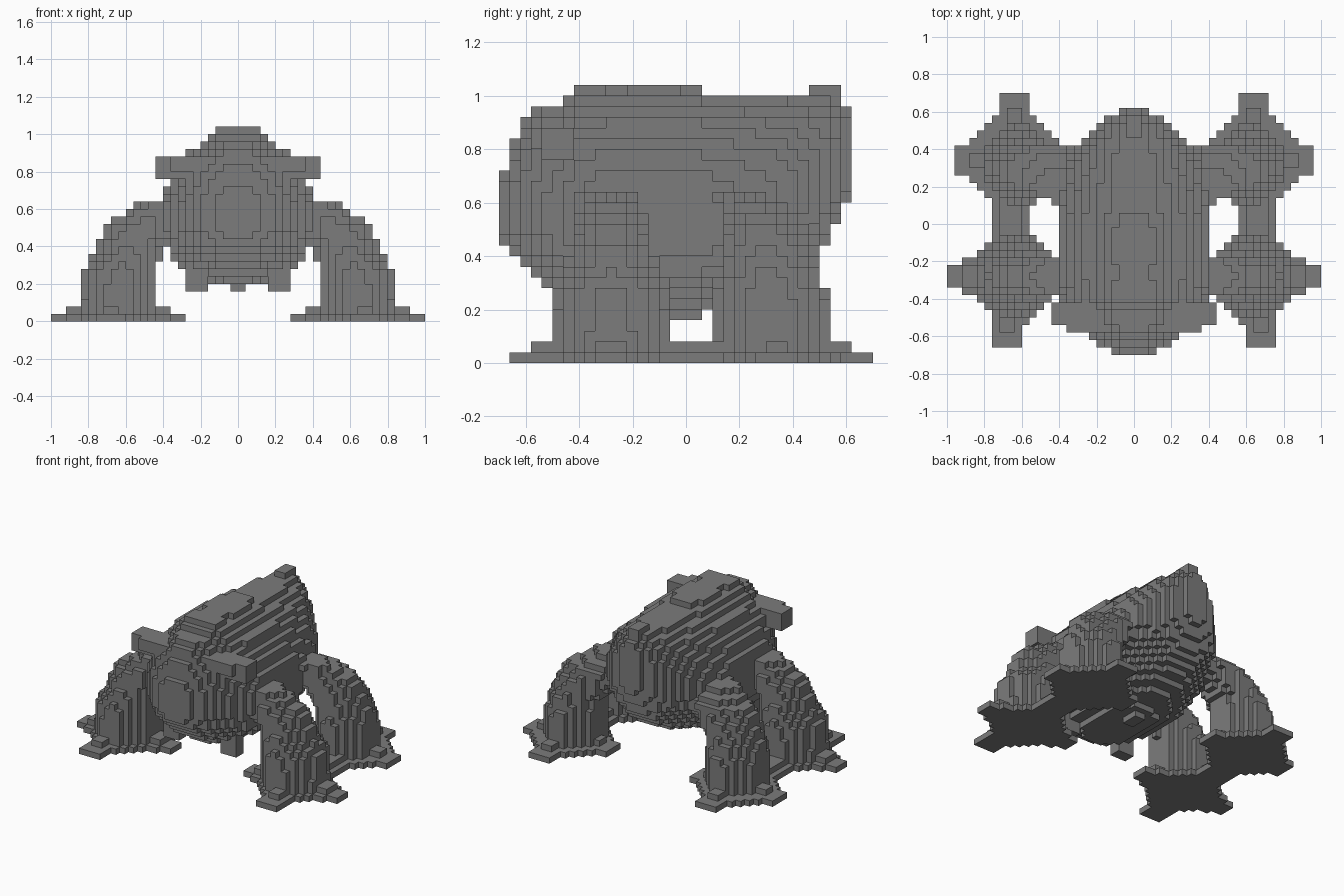
import bpy
import bmesh

STEP = 0.04
cube = bpy.data.objects.get("Cube")
if cube:
    bpy.data.objects.remove(cube)

# Single flat colour
grey = bpy.data.materials.new("stone_grey")
grey.use_nodes = True
grey.diffuse_color = (0.2, 0.2, 0.2, 1)
grey.node_tree.nodes["Principled BSDF"].inputs["Base Color"].default_value = (0.2, 0.2, 0.2, 1)


def centre(i, j, k):
    """Centre of a block; the grid is mirrored about x = 0."""
    return (i + 0.5) * STEP, j * STEP, (k + 0.5) * STEP


def fill(inside):
    """Collect all blocks whose centre satisfies the shape rule."""
    return {(i, j, k) for i in range(-25, 25) for j in range(-17, 18)
            for k in range(26) if inside(*centre(i, j, k))}


def box(x0, x1, y0, y1, z0, z1):
    return lambda x, y, z: x0 < x < x1 and y0 < y < y1 and z0 < z < z1


def lerp_row(rows, t):
    """Interpolate a table of stations whose first column is the position."""
    if t < rows[0][0] or t > rows[-1][0]:
        return None
    for a, b in zip(rows, rows[1:]):
        if t <= b[0]:
            f = (t - a[0]) / (b[0] - a[0])
            return [p + (q - p) * f for p, q in zip(a[1:], b[1:])]


def build(name, cells, mirror=False):
    """Skin the outside of a set of blocks."""
    bm = bmesh.new()
    verts = {}

    def corner(p):
        if p not in verts:
            verts[p] = bm.verts.new((p[0] * STEP, (p[1] - 0.5) * STEP, p[2] * STEP))
        return verts[p]

    for cell in sorted(cells):
        for axis in range(3):
            for side in (0, 1):
                near = list(cell)
                near[axis] += 2 * side - 1
                if tuple(near) in cells:
                    continue
                u, v = (axis + 1) % 3, (axis + 2) % 3
                loop = []
                for du, dv in ((0, 0), (1, 0), (1, 1), (0, 1)):
                    p = list(cell)
                    p[axis] += side
                    p[u] += du
                    p[v] += dv
                    loop.append(corner(tuple(p)))
                bm.faces.new(loop if side else loop[::-1])
    mesh = bpy.data.meshes.new(name)
    bm.to_mesh(mesh)
    bm.free()
    mesh.materials.append(grey)
    obj = bpy.data.objects.new(name, mesh)
    bpy.context.collection.objects.link(obj)
    if mirror:
        mod = obj.modifiers.new("mirror", 'MIRROR')
        mod.use_mirror_merge = False
    return obj


# Body: egg-shaped slices along y (y, half width, bottom, widest height, top)
BODY = [(-0.69, 0.12, 0.43, 0.57, 0.71), (-0.64, 0.21, 0.39, 0.57, 0.85),
        (-0.60, 0.25, 0.35, 0.56, 0.93), (-0.56, 0.28, 0.31, 0.56, 0.97),
        (-0.48, 0.34, 0.26, 0.55, 0.98), (-0.40, 0.39, 0.21, 0.54, 1.04),
        (-0.30, 0.419, 0.19, 0.54, 1.04), (0.04, 0.419, 0.19, 0.54, 1.04),
        (0.08, 0.415, 0.21, 0.55, 1.01), (0.28, 0.37, 0.26, 0.59, 1.01),
        (0.40, 0.31, 0.33, 0.64, 1.01), (0.48, 0.25, 0.38, 0.68, 1.01),
        (0.52, 0.21, 0.43, 0.70, 1.01), (0.56, 0.16, 0.51, 0.72, 1.01),
        (0.61, 0.085, 0.63, 0.80, 0.97)]


def in_body(x, y, z):
    row = lerp_row(BODY, y)
    if not row:
        return False
    width, low, mid, high = row
    half, power = (high - mid, 1.75) if z > mid else (mid - low, 2)
    return (abs(x) / width) ** power + (abs(z - mid) / half) ** power <= 1


# The back carries a flat ridge that is wider over the shoulders and the middle
ridge = fill(box(-0.08, 0.08, -0.42, 0.06, 1.0, 1.04)) \
    | fill(box(-0.12, 0.12, -0.42, -0.3, 1.0, 1.04)) | fill(box(-0.12, 0.12, -0.22, -0.02, 1.0, 1.04))
build("body", fill(in_body) | ridge)
build("tail_bump", fill(box(-0.04, 0.04, 0.46, 0.58, 0.96, 1.04)))
build("belly_nub", fill(box(-0.04, 0.04, -0.06, 0.06, 0.16, 0.24)))

# Ears and the small plates hanging under the chest
ear = fill(box(0.16, 0.44, -0.54, -0.42, 0.76, 0.88)) | fill(box(0.16, 0.36, -0.58, -0.42, 0.8, 0.88))
build("ears", ear, True)
build("chest_plates", fill(box(0.16, 0.28, -0.42, -0.34, 0.16, 0.36)), True)

# Legs: rounded diamond slices along z (z, inner x, outer x, y centre, y radius)
FRONT = [(0.0, 0.43, 0.85, -0.28, 0.23), (0.26, 0.43, 0.84, -0.28, 0.22),
         (0.30, 0.43, 0.81, -0.28, 0.20), (0.38, 0.41, 0.77, -0.28, 0.17),
         (0.42, 0.38, 0.76, -0.28, 0.16),
         (0.50, 0.30, 0.72, -0.28, 0.14), (0.54, 0.28, 0.68, -0.28, 0.13),
         (0.58, 0.27, 0.61, -0.28, 0.12), (0.63, 0.26, 0.54, -0.28, 0.12)]
REAR = [(0.0, 0.43, 0.82, 0.32, 0.23), (0.24, 0.43, 0.81, 0.32, 0.22),
        (0.34, 0.43, 0.79, 0.31, 0.19), (0.42, 0.36, 0.76, 0.30, 0.17),
        (0.50, 0.28, 0.72, 0.28, 0.16), (0.54, 0.26, 0.68, 0.28, 0.15),
        (0.58, 0.25, 0.61, 0.25, 0.13), (0.63, 0.24, 0.53, 0.20, 0.10)]


def leg(rows):
    def inside(x, y, z):
        row = lerp_row(rows, z)
        if not row:
            return False
        x0, x1, cy, ry = row
        return abs((2 * x - x0 - x1) / (x1 - x0)) ** 1.6 + abs((y - cy) / ry) ** 1.6 <= 1
    return fill(inside)


# Feet: a clipped diamond pad with four toes that narrow at the tips
def foot(cx, cy, x0, x1, y0, y1, tip_x, tip_half):
    cells = fill(lambda x, y, z: z < STEP and abs(x - cx) + abs(y - cy) < 0.33
                 and max(abs(x - cx), abs(y - cy)) < 0.25)
    for z, half, inset in ((0, 0.10, 0.06), (0, tip_half, 0), (STEP, 0.06, 0.08)):
        cells = cells | fill(box(x0 + inset, x1 - inset, cy - half, cy + half, z, z + STEP))
    # Toes along y; the ones between the feet meet
    outer, inner = (y0, y1) if cy < 0 else (y1, y0)
    sign = 1 if cy > 0 else -1
    for z, half, inset in ((0, 0.08, 0), (STEP, 0.06, 0.08)):
        a, b = sorted((cy, outer - sign * inset))
        cells = cells | fill(box(tip_x - half, tip_x + half, a, b, z, z + STEP))
    a, b = sorted((cy, inner))
    return cells | fill(box(0.56, 0.76, a, b, 0, STEP)) | fill(box(0.6, 0.72, a, b, 0, 2 * STEP))


build("front_legs", leg(FRONT) | foot(0.64, -0.28, 0.28, 1.0, -0.66, 0.02, 0.68, 0.06), True)
build("rear_legs", leg(REAR) | foot(0.64, 0.34, 0.32, 0.96, 0.02, 0.70, 0.64, 0.08), True)
